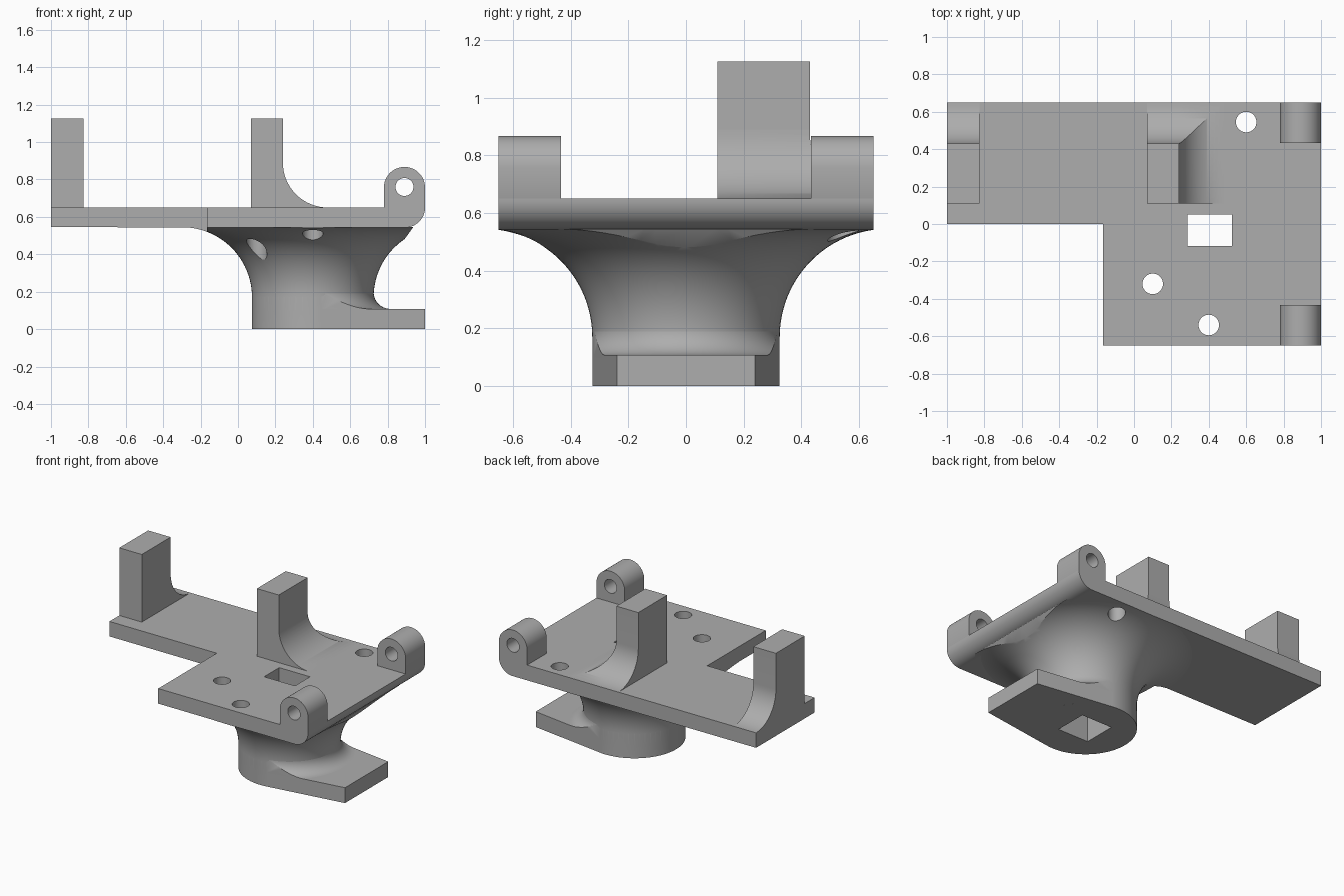
import bpy, bmesh
from math import sin, cos, pi, radians, atan2, acos, hypot

cube = bpy.data.objects.get("Cube")
if cube:
    bpy.data.objects.remove(cube)

GREY = (0.42, 0.42, 0.42, 1)
grey = bpy.data.materials.new("plain_grey")
grey.use_nodes = True
grey.diffuse_color = GREY
grey.node_tree.nodes["Principled BSDF"].inputs["Base Color"].default_value = GREY


def make(name, bm):
    bmesh.ops.recalc_face_normals(bm, faces=bm.faces)
    mesh = bpy.data.meshes.new(name)
    bm.to_mesh(mesh)
    bm.free()
    mesh.materials.append(grey)
    ob = bpy.data.objects.new(name, mesh)
    bpy.context.collection.objects.link(ob)
    return ob


def prism(name, pts, axis, lo, hi):
    """Extrude a closed 2D profile along one axis."""
    place = {"x": lambda a, b, t: (t, a, b),
             "y": lambda a, b, t: (a, t, b),
             "z": lambda a, b, t: (a, b, t)}[axis]
    bm = bmesh.new()
    face = bm.faces.new([bm.verts.new(place(a, b, lo)) for a, b in pts])
    ext = bmesh.ops.extrude_face_region(bm, geom=[face])["geom"]
    verts = [g for g in ext if isinstance(g, bmesh.types.BMVert)]
    bmesh.ops.translate(bm, verts=verts, vec=place(0, 0, hi - lo))
    return make(name, bm)


def box(name, x, y, z):
    return prism(name, [(x[0], y[0]), (x[1], y[0]), (x[1], y[1]), (x[0], y[1])], "z", *z)


def arc(cx, cy, r, a0, a1, n=16):
    return [(cx + r * cos(radians(a0 + (a1 - a0) * i / n)),
             cy + r * sin(radians(a0 + (a1 - a0) * i / n))) for i in range(n + 1)]


def disc(cx, cy, r, n=40):
    return arc(cx, cy, r, 0, 360, n)[:-1]


def lathe(name, pts, cx, steps=96):
    """Revolve a closed (radius, z) profile about a vertical axis."""
    bm = bmesh.new()
    rings = []
    for i in range(steps):
        a = 2 * pi * i / steps
        rings.append([bm.verts.new((cx + r * cos(a), r * sin(a), z)) for r, z in pts])
    n = len(pts)
    for i in range(steps):
        p, q = rings[i], rings[(i + 1) % steps]
        for j in range(n):
            k = (j + 1) % n
            bm.faces.new((p[j], q[j], q[k], p[k]))
    bmesh.ops.remove_doubles(bm, verts=bm.verts, dist=1e-5)
    return make(name, bm)


def boolean(ob, operation, *tools):
    for tool in tools:
        tool.hide_render = True
        mod = ob.modifiers.new("cut", "BOOLEAN")
        mod.operation, mod.object, mod.solver = operation, tool, "EXACT"
        deps = bpy.context.evaluated_depsgraph_get()
        mesh = bpy.data.meshes.new_from_object(ob.evaluated_get(deps))
        ob.modifiers.clear()
        ob.data = mesh


BOT, TOP, HALF, CX, R = 0.545, 0.65, 0.65, 0.4, 0.325
TAB = 0.108

# Shared cutters
notch = box("notch_cutter", (-2, -0.165), (-2, 0), (0.2, 1))
drills = [prism("drill_cutter", disc(x, y, 0.055), "z", 0.2, 0.8)
          for x, y in ((0.6, 0.545), (0.1, -0.32), (0.4, -0.54))]
shaft = box("shaft_cutter", (0.285, 0.525), (-0.117, 0.117), (-0.1, 0.56))
opening = box("opening_cutter", (0.285, 0.525), (-0.117, 0.05), (0.4, 0.8))

# Top plate with a rounded lower edge on one end
plate = prism("top_plate", [(-1, TOP), (-1, BOT)] + arc(0.893, TOP, 0.107, -90, 0),
              "y", -HALF, HALF)
boolean(plate, "DIFFERENCE", notch, opening, *drills)

# Flared pedestal, trimmed to the plate outline
flare = arc(0.70, 0.17, 0.375, 180, 90, 24)
pedestal = lathe("flared_pedestal", [(0, 0), (R, 0)] + flare + [(0, BOT)], CX)
trim = prism("trim_cutter", [(-0.5, -0.05), (0.89, -0.05), (0.89, 0.48), (0.955, 0.57),
                             (-0.5, 0.57)], "y", -HALF, HALF)
boolean(pedestal, "INTERSECT", trim)
boolean(pedestal, "DIFFERENCE", notch, shaft, *drills)

# Foot tab running tangentially from the pedestal base
end = 0.24
d = 1 - CX
ang = (atan2(end, d) + acos(R / hypot(end, d))) * 180 / pi
curve = arc(CX, 0, R, ang, -ang, 32)
foot = prism("foot_tab", curve + [(1, -end), (1, end)], "z", 0, TAB)

# Small fillet between the foot tab and the pedestal
fr = 0.09
fillet = lathe("foot_fillet", [(0.29, TAB - 0.02), (R + fr, TAB - 0.02)]
               + arc(R + fr, TAB + fr, fr, 270, 180, 10) + [(0.29, TAB + fr)], CX)
hull = prism("hull_cutter", arc(CX, 0, R, ang, 360 - ang, 32) + [(1, -end), (1, end)],
             "z", TAB - 0.01, 0.5)
boolean(fillet, "INTERSECT", hull)

# Upright posts with a fillet at the back
Y0, Y1, TALL, FR = 0.11, 0.43, 1.125, 0.22
side = [(Y0, TALL), (Y0, TOP), (Y1 + FR, TOP)] \
    + arc(Y1 + FR, TOP + FR, FR, 270, 180)[1:] + [(Y1, TALL)]
for name, x0, x1 in (("end_post", -1, -0.825), ("middle_post", 0.07, 0.24)):
    prism(name, side, "x", x0, x1)

# Side web of the middle post, mitred into the back fillet
SR = 0.24
web = prism("middle_post_web", [(0.24, TOP), (0.24 + SR, TOP)]
            + arc(0.24 + SR, TOP + SR, SR, 270, 180)[1:], "y", Y0, Y1 + FR)
boolean(web, "INTERSECT", prism("web_cutter", side, "x", 0.2, 0.6))

# Hinge lugs with pin holes
pin = prism("pin_cutter", disc(0.89, 0.76, 0.048), "y", -1, 1)
for name, s in (("front_lug", -1), ("back_lug", 1)):
    lug = prism(name, [(0.78, 0.6), (1, TOP - 0.02)] [:1] + [(0.98, 0.6), (1, TOP)]
                + arc(0.89, 0.757, 0.11, 0, 180, 24),
                "y", min(s * 0.433, s * HALF), max(s * 0.433, s * HALF))
    boolean(lug, "DIFFERENCE", pin)

# Shade smooth with sharp edges, and drop the cutters
for ob in list(bpy.context.collection.objects):
    if ob.name.split(".")[0].endswith("_cutter"):
        bpy.data.objects.remove(ob)
bpy.ops.object.select_all(action="DESELECT")
for ob in bpy.context.collection.objects:
    if ob.type == "MESH":
        ob.select_set(True)
        bpy.context.view_layer.objects.active = ob
bpy.ops.object.shade_smooth_by_angle(angle=radians(30))
